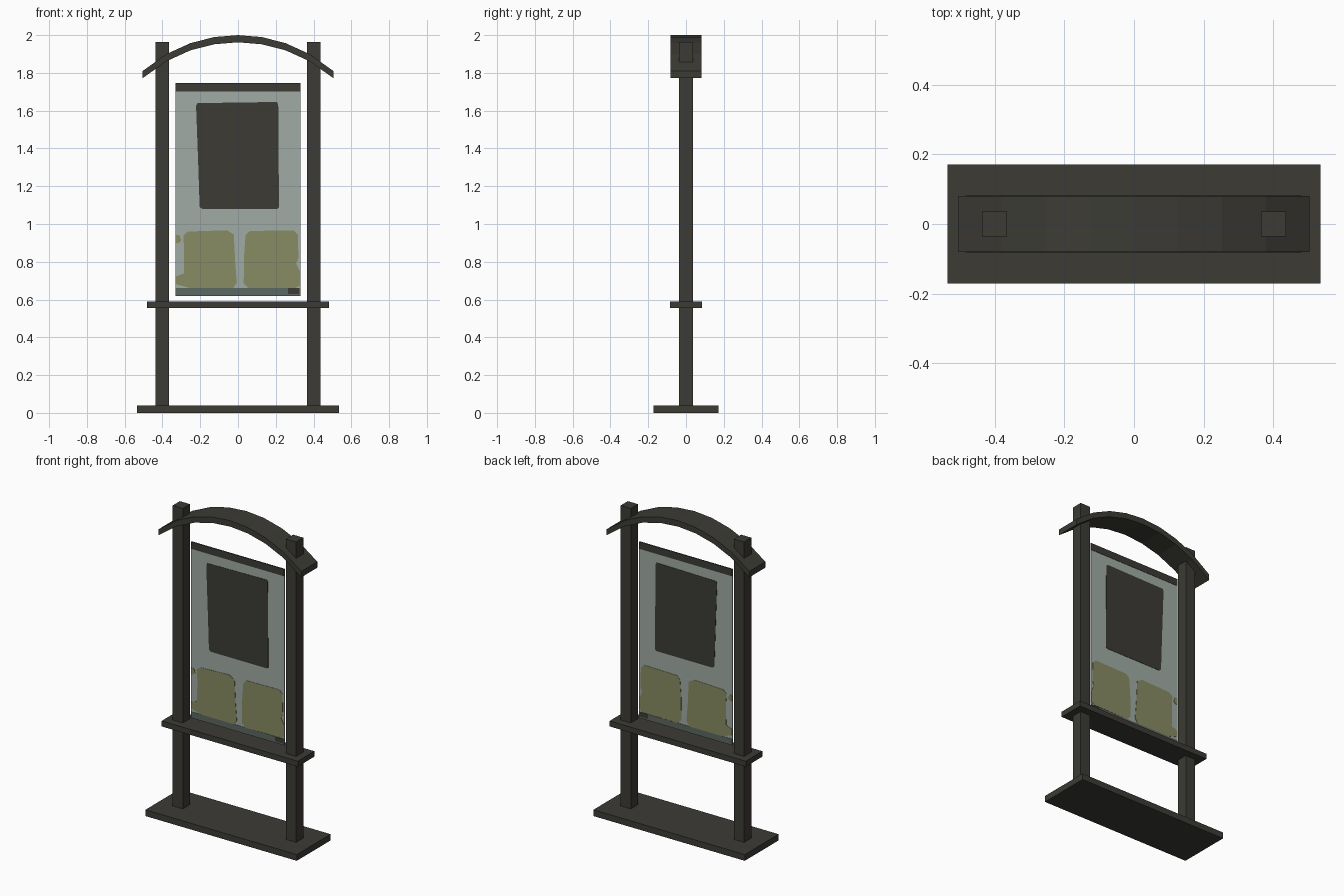
import bpy, bmesh, math

if "Cube" in bpy.data.objects:
    bpy.data.objects.remove(bpy.data.objects["Cube"])


def material(name, rgb):
    m = bpy.data.materials.new(name)
    m.diffuse_color = (*rgb, 1)
    m.use_nodes = True
    m.node_tree.nodes["Principled BSDF"].inputs["Base Color"].default_value = m.diffuse_color
    return m


DARK = material("dark weathered wood", (0.045, 0.044, 0.036))
PALE = material("pale grey green", (0.355, 0.41, 0.375))
OLIVE = material("olive", (0.25, 0.262, 0.126))
SLATE = material("slate green", (0.108, 0.14, 0.12))


def prism(name, outline, half_depth, mat):
    """Extrude an (x, z) outline symmetrically along y."""
    bm = bmesh.new()
    front = [bm.verts.new((x, -half_depth, z)) for x, z in outline]
    back = [bm.verts.new((x, half_depth, z)) for x, z in outline]
    bm.faces.new(front)
    bm.faces.new(back[::-1])
    n = len(outline)
    for i in range(n):
        j = (i + 1) % n
        bm.faces.new((front[i], back[i], back[j], front[j]))
    bmesh.ops.recalc_face_normals(bm, faces=bm.faces[:])
    mesh = bpy.data.meshes.new(name)
    bm.to_mesh(mesh)
    bm.free()
    mesh.materials.append(mat)
    ob = bpy.data.objects.new(name, mesh)
    bpy.context.collection.objects.link(ob)
    return ob


def box(name, x0, x1, z0, z1, half_depth, mat):
    return prism(name, [(x0, z0), (x1, z0), (x1, z1), (x0, z1)], half_depth, mat)


# Timber frame: base, shelf and two posts
box("base", -0.536, 0.536, 0, 0.04, 0.171, DARK)
box("shelf", -0.482, 0.482, 0.555, 0.59, 0.084, DARK)
for side, s in (("left", -1), ("right", 1)):
    box(side + "_post", s * 0.401 - 0.036, s * 0.401 + 0.036, 0.04, 1.963, 0.036, DARK)

# Arched roof: eight flat segments on a circular arc, with vertical ends
R, HALF, SEG = 0.766, 0.505, 8
arc = []
for i in range(SEG + 1):
    x = -HALF + 2 * HALF * i / SEG
    arc.append((x, 2.0 - R + math.sqrt(R * R - x * x)))
prism("arched_roof", arc + [(x, z - 0.038) for x, z in reversed(arc)], 0.081, DARK)

# Thin notice panel, visible from both sides
box("notice_panel", -0.33, 0.33, 0.62, 1.747, 0.002, PALE)
T = 0.004
box("panel_top_strip", -0.33, 0.33, 1.702, 1.747, T, DARK)
box("panel_bottom_strip", -0.33, 0.33, 0.62, 0.66, T, SLATE)
box("bottom_corner_patch", 0.265, 0.322, 0.63, 0.66, T + 0.0005, DARK)

# Large dark poster, slightly crooked
prism("dark_poster", [(-0.222, 1.625), (-0.215, 1.64), (0.205, 1.646), (0.213, 1.635),
                      (0.217, 1.09), (0.208, 1.08), (-0.19, 1.08), (-0.203, 1.09),
                      (-0.21, 1.3)], T, DARK)

# Two ragged olive notices and a torn scrap
prism("left_notice", [(-0.29, 0.94), (-0.265, 0.96), (-0.06, 0.967), (-0.022, 0.945),
                      (-0.015, 0.8), (-0.006, 0.69), (-0.025, 0.66), (-0.25, 0.66),
                      (-0.33, 0.682), (-0.33, 0.722), (-0.287, 0.738), (-0.285, 0.87)], T, OLIVE)
prism("right_notice", [(0.04, 0.94), (0.062, 0.963), (0.295, 0.967), (0.317, 0.945),
                       (0.32, 0.82), (0.308, 0.79), (0.328, 0.75), (0.328, 0.675),
                       (0.305, 0.662), (0.055, 0.66), (0.03, 0.685), (0.032, 0.83)], T, OLIVE)
prism("torn_scrap", [(-0.33, 0.942), (-0.31, 0.94), (-0.3, 0.915), (-0.312, 0.9), (-0.33, 0.9)], T, OLIVE)
